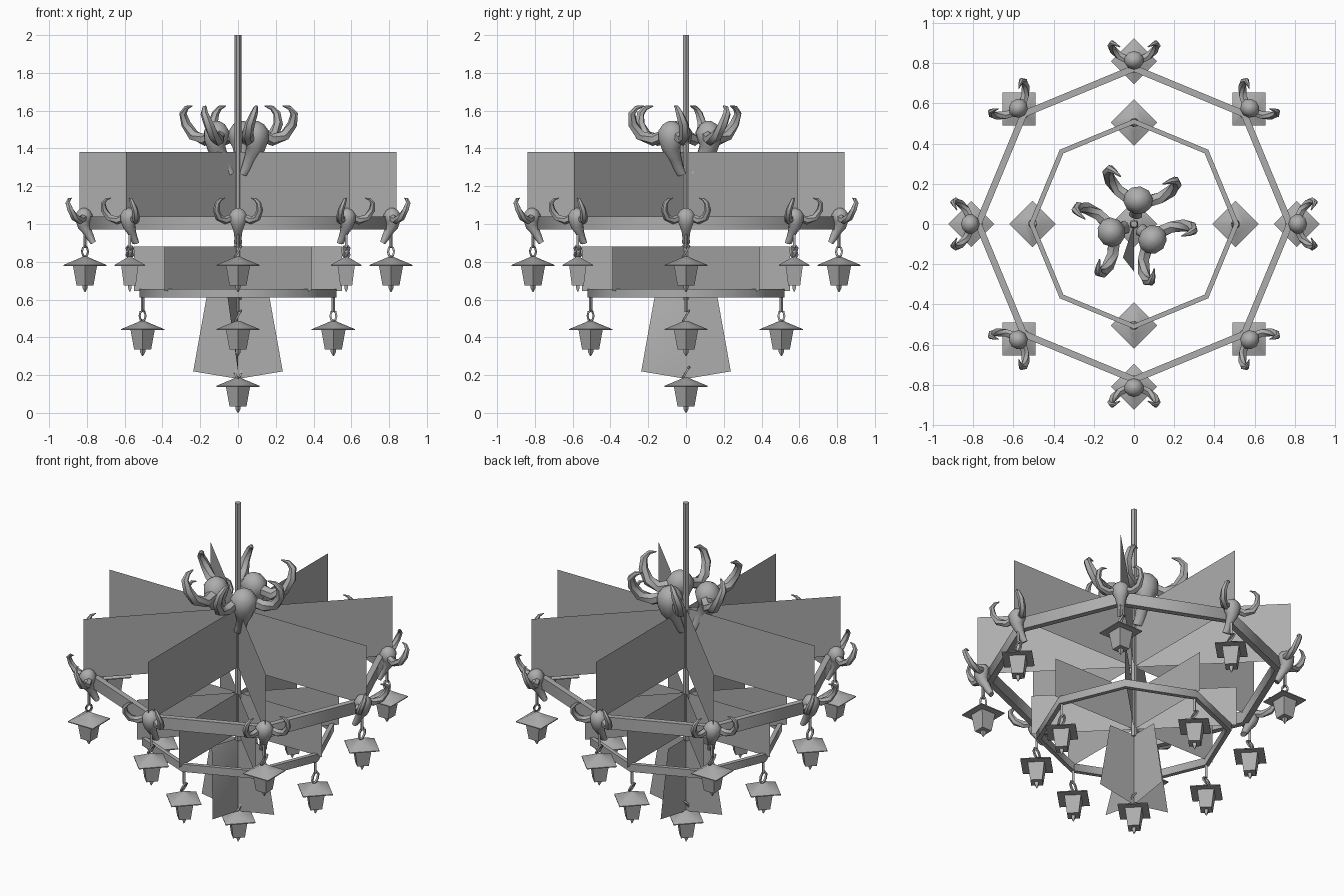
import bpy, bmesh, math
from mathutils import Vector

cube = bpy.data.objects.get("Cube")
if cube:
    bpy.data.objects.remove(cube, do_unlink=True)

TAU = math.tau
grey = bpy.data.materials.new("plain_grey")
grey.use_nodes = True
grey.diffuse_color = (0.42, 0.42, 0.42, 1)
grey.node_tree.nodes["Principled BSDF"].inputs["Base Color"].default_value = (0.42, 0.42, 0.42, 1)
built = []


def place(name, mesh, angle=0, radius=0, z=0, scale=1):
    """Put a mesh around the pole, its local +x pointing outward."""
    ob = bpy.data.objects.new(name, mesh)
    ob.location = (radius * math.cos(angle), radius * math.sin(angle), z)
    ob.rotation_euler.z = angle
    ob.scale = (scale,) * 3
    bpy.context.collection.objects.link(ob)
    built.append(ob)
    return ob


def finish(name, bm, recalc=True):
    if recalc:
        bmesh.ops.recalc_face_normals(bm, faces=bm.faces)
    mesh = bpy.data.meshes.new(name)
    bm.to_mesh(mesh)
    bm.free()
    mesh.materials.append(grey)
    return mesh


def loft(bm, path, radii, sides, closed=False, ref=(0, 1, 0), phase=0.0):
    """Sweep a polygon along a path; radii are (across, up) pairs."""
    pts = [Vector(p) for p in path]
    n = len(pts)
    rings = []
    for i, p in enumerate(pts):
        a = pts[(i - 1) % n] if closed else pts[max(i - 1, 0)]
        b = pts[(i + 1) % n] if closed else pts[min(i + 1, n - 1)]
        t = (b - a).normalized()
        side = t.cross(Vector(ref)).normalized()
        up = side.cross(t)
        ra, rb = radii[i % len(radii)]
        rings.append([bm.verts.new(p + side * ra * math.cos(phase + TAU * k / sides)
                                   + up * rb * math.sin(phase + TAU * k / sides))
                      for k in range(sides)])
    for i in range(n if closed else n - 1):
        r, s = rings[i], rings[(i + 1) % n]
        for k in range(sides):
            j = (k + 1) % sides
            bm.faces.new((r[k], r[j], s[j], s[k]))
    if not closed:
        bm.faces.new(rings[0][::-1])
        bm.faces.new(rings[-1])


def stack(bm, profile, sides):
    """Vertical loft from (radius, z) pairs."""
    loft(bm, [(0, 0, z) for r, z in profile], [(r, r) for r, z in profile], sides)


# Central pole
bm = bmesh.new()
stack(bm, [(0.018, 0.6), (0.018, 2.0)], 6)
place("pole", finish("pole", bm))

# Eight-sided frames, square bars
for name, radius, z, w, h in (("outer_frame", 0.775, 1.005, 0.025, 0.05),
                              ("inner_frame", 0.51, 0.633, 0.018, 0.032)):
    bm = bmesh.new()
    path = [(radius * math.cos(TAU * k / 8), radius * math.sin(TAU * k / 8), z) for k in range(8)]
    loft(bm, path, [(w, h)], 4, closed=True, ref=(0, 0, 1), phase=TAU / 8)
    place(name, finish(name, bm))

# Thin upright vanes crossing at the pole, in two tiers
for tier, radius, low, high in (("upper_vane", 0.84, 1.03, 1.38), ("lower_vane", 0.55, 0.645, 0.88)):
    bm = bmesh.new()
    corners = ((radius, low), (-radius, low), (-radius, high), (radius, high))
    bm.faces.new([bm.verts.new((x, 0, z)) for x, z in corners])
    mesh = finish(tier, bm, recalc=False)
    for k in range(4):
        place(tier, mesh, TAU * k / 8)

# Flared hanging vanes below the frames; the front one leans aside at its top
bm = bmesh.new()
for k in range(4):
    d = Vector((math.cos(TAU * k / 4), math.sin(TAU * k / 4), 0))
    lean = Vector((-0.055 if k == 3 else 0, 0, 0.61))
    top, bottom = bm.verts.new((0, 0, 0.61)), bm.verts.new((0, 0, 0.18))
    rim_top = bm.verts.new(d * 0.167 + lean)
    rim_low = bm.verts.new(d * 0.237 + Vector((0, 0, 0.22)))
    bm.faces.new((top, rim_top, rim_low))
    bm.faces.new((top, rim_low, bottom))
place("hanging_vanes", finish("hanging_vanes", bm, recalc=False))

# Lantern: tapered body, wide square roof, pointed foot and hanging loop
bm = bmesh.new()
stack(bm, [(0.002, 0), (0.014, 0.022), (0.014, 0.036)], 4)
stack(bm, [(0.045, 0.035), (0.064, 0.14)], 4)
stack(bm, [(0.115, 0.138), (0.115, 0.143), (0.045, 0.172), (0.012, 0.187)], 4)
loop = [(0.016 * math.cos(TAU * k / 8), 0.016 * math.sin(TAU * k / 8),
         0.214 + 0.028 * math.sin(TAU * k / 8)) for k in range(8)]
loft(bm, loop, [(0.007, 0.007)], 4, closed=True, ref=(1, -1, 0))
lantern = finish("lantern", bm)

# Hanger rod between a frame and its lantern
bm = bmesh.new()
stack(bm, [(0.009, 0.235), (0.009, 0.345)], 4)
hanger = finish("hanger", bm)

# Horned skull: rounded cranium, tucked muzzle and two curling horns
bm = bmesh.new()
skull_path = [(0, 0, 0.075), (0, 0, 0.058), (0, 0, 0.02), (0.005, 0, -0.03),
              (0, 0, -0.07), (-0.03, 0, -0.12), (-0.055, 0, -0.17), (-0.075, 0, -0.205)]
skull_radii = [(0.015, 0.015), (0.047, 0.045), (0.074, 0.07), (0.07, 0.062),
               (0.05, 0.05), (0.034, 0.036), (0.03, 0.03), (0.034, 0.022)]
loft(bm, skull_path, [(b, a) for a, b in skull_radii], 10)
horn = [(0, 0.04, 0), (0.03, 0.105, -0.025), (0.075, 0.155, 0), (0.11, 0.175, 0.06),
        (0.13, 0.165, 0.115), (0.12, 0.14, 0.145), (0.1, 0.105, 0.155)]
thick = (0.032, 0.032, 0.03, 0.026, 0.02, 0.013, 0.003)
for side in (1, -1):
    loft(bm, [(x, y * side, z) for x, y, z in horn], [(t, t) for t in thick], 6, ref=(1, 0, 0))
skull = finish("horned_skull", bm)

# Outer ring: eight skulls, each above a lantern
for k in range(8):
    a = TAU * k / 8
    place("outer_skull", skull, a, 0.815, 1.035, 0.66)
    place("outer_lantern", lantern, a, 0.81, 0.64)
    place("outer_hanger", hanger, a, 0.81, 0.64)

# Inner ring: four lanterns, and one at the very bottom
for k in range(4):
    a = TAU * k / 4
    place("inner_lantern", lantern, a, 0.505, 0.3)
    place("inner_hanger", hanger, a, 0.505, 0.3)
place("bottom_lantern", lantern)

# Three large skulls around the pole
for k in range(3):
    place("centre_skull", skull, math.radians(80 + 120 * k), 0.12, 1.47)

# Smooth the rounded parts, keep hard edges
bpy.ops.object.select_all(action="DESELECT")
for ob in built:
    ob.select_set(True)
bpy.context.view_layer.objects.active = built[0]
bpy.ops.object.shade_smooth_by_angle(angle=math.radians(50))
